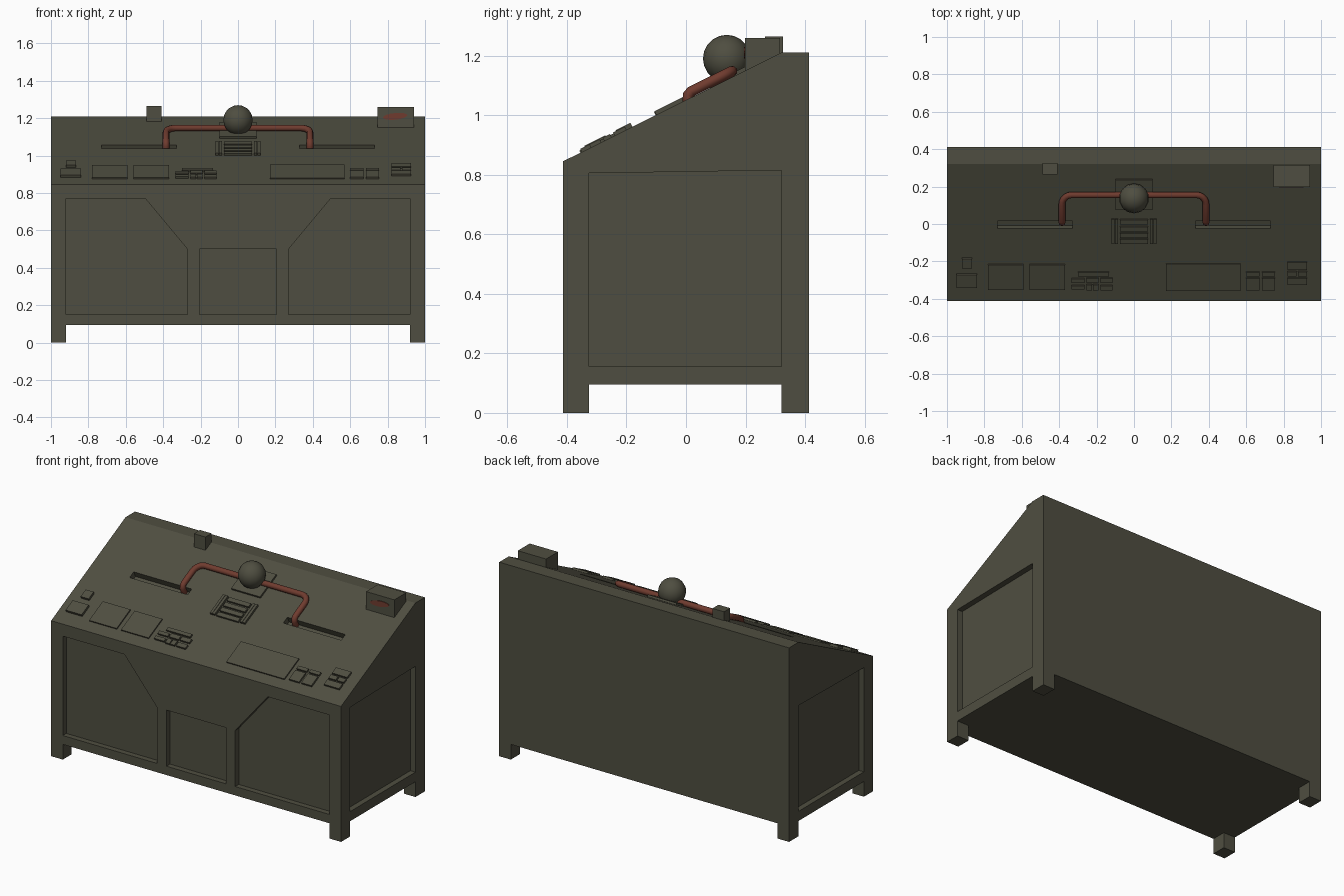
import bpy, bmesh, math
from mathutils import Matrix, Vector

if "Cube" in bpy.data.objects:
    bpy.data.objects.remove(bpy.data.objects["Cube"])

SLOPE = math.atan2(0.365, 0.733)


def material(name, rgb):
    m = bpy.data.materials.new(name)
    m.diffuse_color = (*rgb, 1)
    m.use_nodes = True
    m.node_tree.nodes["Principled BSDF"].inputs["Base Color"].default_value = m.diffuse_color
    return m


OLIVE = material("olive_metal", (0.078, 0.076, 0.052))
RUST = material("rust_red", (0.160, 0.044, 0.028))


def surf(y):
    """Height of the sloped desk top at depth y."""
    return 0.845 + math.tan(SLOPE) * (y + 0.413)


def on_slope(x, y, h=0.0):
    """Point above the desk top, h measured square to the slope."""
    return Vector((x, y - h * math.sin(SLOPE), surf(y) + h * math.cos(SLOPE)))


def finish(name, bm, mat):
    bmesh.ops.recalc_face_normals(bm, faces=bm.faces)
    me = bpy.data.meshes.new(name)
    bm.to_mesh(me)
    bm.free()
    me.materials.append(mat)
    ob = bpy.data.objects.new(name, me)
    bpy.context.collection.objects.link(ob)
    return ob


def prism(name, pts, vec, mat=OLIVE):
    """Extrude a closed 3D outline along vec."""
    bm = bmesh.new()
    f = bm.faces.new([bm.verts.new(p) for p in pts])
    r = bmesh.ops.extrude_face_region(bm, geom=[f])
    bmesh.ops.translate(bm, vec=vec, verts=[v for v in r["geom"] if isinstance(v, bmesh.types.BMVert)])
    return finish(name, bm, mat)


def box(name, x0, x1, y0, y1, z0, z1, mat=OLIVE):
    return prism(name, [(x0, y0, z0), (x1, y0, z0), (x1, y1, z0), (x0, y1, z0)], (0, 0, z1 - z0), mat)


def plate(name, x0, x1, y0, y1, h0=-0.005, h1=0.012):
    """Box lying on the desk slope, between heights h0 and h1."""
    pts = [on_slope(x, y, h0) for x, y in ((x0, y0), (x1, y0), (x1, y1), (x0, y1))]
    return prism(name, pts, on_slope(0, 0, h1) - on_slope(0, 0, h0))


def smooth(ob):
    bpy.ops.object.select_all(action='DESELECT')
    ob.select_set(True)
    bpy.context.view_layer.objects.active = ob
    bpy.ops.object.shade_smooth_by_angle(angle=math.radians(50))


# Desk body: side profile extruded across the width
profile = [(-0.413, 0.095), (0.413, 0.095), (0.413, 1.21), (0.32, 1.21), (-0.413, 0.845)]
body = prism("desk_body", [(-1, y, z) for y, z in profile], (2, 0, 0))

# Recessed panels in the front and sides, and lever slots in the top
cutters = []
D = 0.035
wing = [(0.27, 0.15), (0.92, 0.15), (0.92, 0.77), (0.495, 0.77), (0.27, 0.50)]
middle = [(-0.205, 0.15), (0.205, 0.15), (0.205, 0.50), (-0.205, 0.50)]
side = [(-0.325, 0.155), (0.32, 0.155), (0.32, 0.815), (-0.325, 0.805)]
cutters.append(prism("middle_cutter", [(x, -0.413 + D, z) for x, z in middle], (0, -0.2, 0)))
for s in (-1, 1):
    cutters.append(prism("wing_cutter", [(s * x, -0.413 + D, z) for x, z in wing], (0, -0.2, 0)))
    cutters.append(prism("side_cutter", [(s * (1 - D), y, z) for y, z in side], (s * 0.2, 0, 0)))
    a, b = sorted((s * 0.33, s * 0.73))
    cutters.append(plate("slot_cutter", a, b, -0.025, 0.015, -0.04, 0.05))
bpy.context.view_layer.objects.active = body
for c in cutters:
    m = body.modifiers.new("cut", 'BOOLEAN')
    m.operation = 'DIFFERENCE'
    m.solver = 'EXACT'
    m.object = c
    bpy.ops.object.modifier_apply(modifier=m.name)
for c in cutters:
    bpy.data.objects.remove(c)

# Corner legs
for sx in (-1, 1):
    for y0, y1 in ((-0.413, -0.325), (0.32, 0.413)):
        a, b = sorted((sx * 0.92, sx))
        box("leg", a, b, y0, y1, 0, 0.095)

# Flat screens and button groups on the desk top
for x0, x1, y0, y1 in ((-0.78, -0.59, -0.35, -0.215), (-0.56, -0.37, -0.35, -0.215),
                       (0.17, 0.57, -0.355, -0.21)):
    plate("screen", x0, x1, y0, y1, h1=0.008)
plate("small_switch", -0.92, -0.865, -0.23, -0.18, h1=0.015)
plate("large_switch", -0.95, -0.84, -0.335, -0.265, h1=0.015)
buttons = [
    (-0.30, -0.135, -0.275, -0.255), (-0.335, -0.265, -0.31, -0.29), (-0.335, -0.265, -0.345, -0.325),
    (-0.255, -0.19, -0.31, -0.285), (-0.255, -0.225, -0.35, -0.32), (-0.22, -0.19, -0.35, -0.32),
    (-0.18, -0.115, -0.31, -0.285), (-0.18, -0.115, -0.35, -0.325),
    (0.82, 0.925, -0.24, -0.20), (0.82, 0.87, -0.275, -0.25), (0.878, 0.925, -0.275, -0.25),
    (0.82, 0.925, -0.32, -0.285),
]
for x in (0.60, 0.685):
    buttons += [(x, x + 0.07, -0.275, -0.255), (x, x + 0.07, -0.35, -0.285)]
for b in buttons:
    plate("button", *b)

# Centre vent: two side rails and four slats
for s in (-1, 1):
    for c in (0.112, 0.094):
        plate("vent_rail", s * c - 0.008, s * c + 0.008, -0.10, 0.03, h1=0.014)
for y in (-0.09, -0.057, -0.022, 0.014):
    plate("vent_slat", -0.075, 0.075, y - 0.012, y + 0.012)

# Ball on its mounting plate
plate("ball_plate", -0.10, 0.10, 0.08, 0.24)
bm = bmesh.new()
bmesh.ops.create_uvsphere(bm, u_segments=14, v_segments=10, radius=0.08,
                          matrix=Matrix.Translation((0, 0.137, 1.19)))
smooth(finish("ball", bm, OLIVE))

# Lever pipe: one bent tube through the ball with both ends entering the slots
R = 0.05
half = [(0.385 - R + R * math.sin(t), 0.163 - R + R * math.cos(t), 0.018)
        for t in (math.radians(18 * i) for i in range(6))]
half += [(0.385, 0.025, 0.018), (0.385, 0.012, 0.012), (0.385, 0.005, -0.002), (0.385, 0.005, -0.038)]
path = [(-x, y, h) for x, y, h in reversed(half)] + half
cu = bpy.data.curves.new("lever_pipe", 'CURVE')
cu.dimensions = '3D'
cu.bevel_depth = 0.018
cu.bevel_resolution = 2
cu.use_fill_caps = True
sp = cu.splines.new('POLY')
sp.points.add(len(path) - 1)
for p, q in zip(sp.points, path):
    p.co = (*on_slope(*q), 1)
pipe = bpy.data.objects.new("lever_pipe", cu)
bpy.context.collection.objects.link(pipe)
cu.materials.append(RUST)
bpy.ops.object.select_all(action='DESELECT')
pipe.select_set(True)
bpy.context.view_layer.objects.active = pipe
bpy.ops.object.convert(target='MESH')
smooth(bpy.context.view_layer.objects.active)

# Boxes standing at the back of the desk top
box("small_box", -0.49, -0.41, 0.265, 0.325, 1.15, 1.265)
box("large_box", 0.745, 0.94, 0.198, 0.315, 1.12, 1.26)

# Oval red badge on the large box
oval = [(0.84 + 0.065 * math.cos(t), 0.198, 1.21 + 0.018 * math.sin(t) + 0.006 * math.cos(t))
        for t in (math.tau * i / 16 for i in range(16))]
prism("red_badge", oval, (0, -0.004, 0), RUST)
